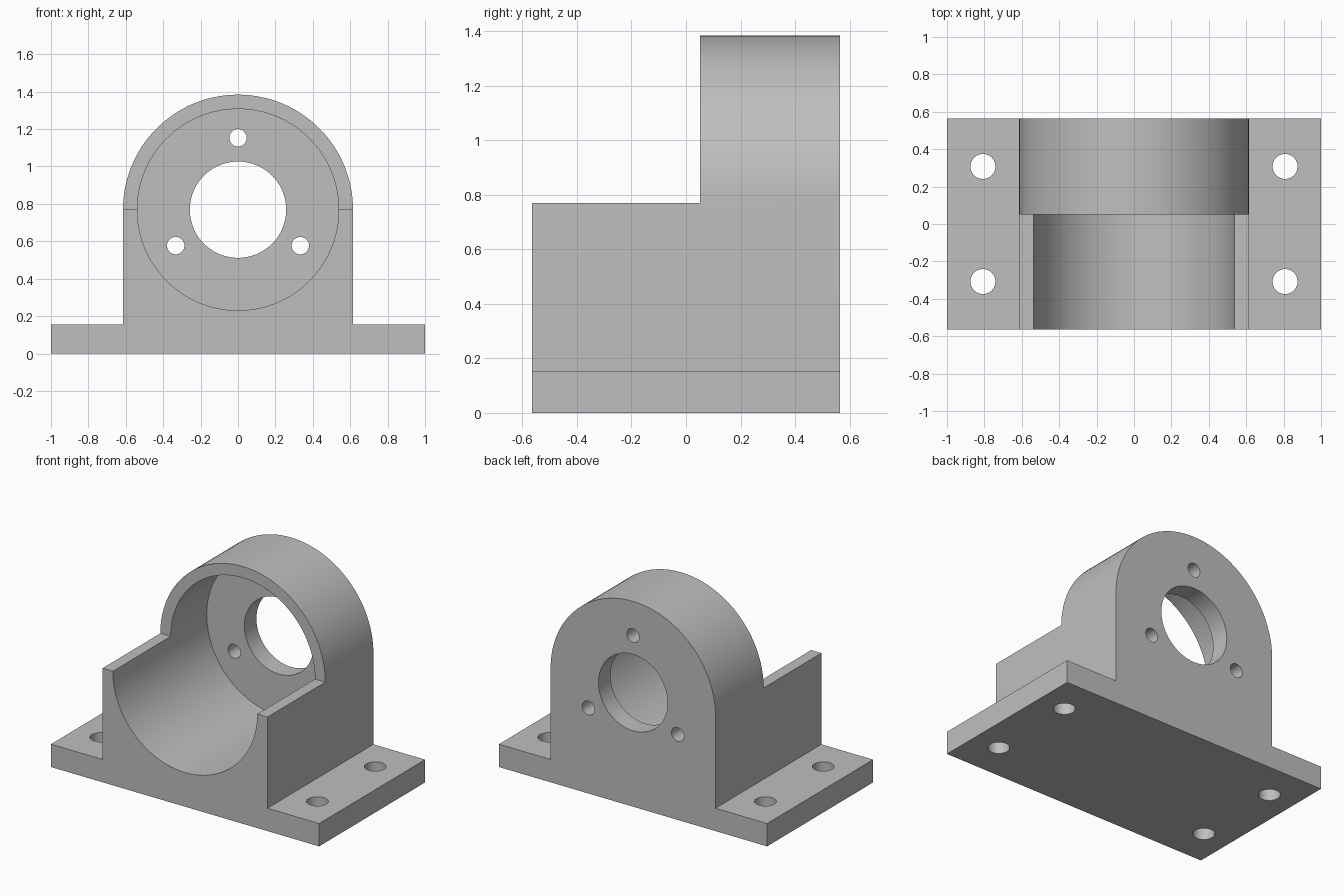
import bpy, bmesh, math
from mathutils import Matrix

if "Cube" in bpy.data.objects:
    bpy.data.objects.remove(bpy.data.objects["Cube"])

HALF_DEPTH = 0.564   # front/back faces
AXIS_Z = 0.769       # height of the bore axis
OUTER_R = 0.615
BASE_T = 0.154
STEP_Y = 0.0513      # front of the full-height arch
WALL_Y = 0.436       # inner face of the back wall


def new_object(name, bm):
    bmesh.ops.recalc_face_normals(bm, faces=bm.faces)
    mesh = bpy.data.meshes.new(name)
    bm.to_mesh(mesh)
    bm.free()
    ob = bpy.data.objects.new(name, mesh)
    bpy.context.collection.objects.link(ob)
    return ob


def cylinder(name, radius, length, matrix, segments=64):
    bm = bmesh.new()
    bmesh.ops.create_cone(bm, cap_ends=True, segments=segments, radius1=radius,
                          radius2=radius, depth=length, matrix=matrix)
    return new_object(name, bm)


def bore(name, radius, x, z, y0, y1, segments=64):
    m = Matrix.Translation((x, (y0 + y1) / 2, z)) @ Matrix.Rotation(math.pi / 2, 4, 'X')
    return cylinder(name, radius, y1 - y0, m, segments)


# Housing silhouette: flanged base with a rounded top, extruded front to back
arc = [(OUTER_R * math.cos(math.pi * i / 64), AXIS_Z + OUTER_R * math.sin(math.pi * i / 64))
       for i in range(65)]
profile = [(-1, 0), (1, 0), (1, BASE_T), (OUTER_R, BASE_T)] + arc + \
          [(-OUTER_R, BASE_T), (-1, BASE_T)]
bm = bmesh.new()
face = bm.faces.new([bm.verts.new((x, -HALF_DEPTH, z)) for x, z in profile])
ext = bmesh.ops.extrude_face_region(bm, geom=[face])
bmesh.ops.translate(bm, vec=(0, 2 * HALF_DEPTH, 0),
                    verts=[v for v in ext["geom"] if isinstance(v, bmesh.types.BMVert)])
housing = new_object("bearing_housing", bm)

# Cutter that opens the front half above the bore axis
bm = bmesh.new()
bmesh.ops.create_cube(bm, size=1, matrix=Matrix.Translation((0, STEP_Y - 0.5, AXIS_Z + 0.5))
                      @ Matrix.Diagonal((2, 1, 1, 1)))
cutters = [new_object("front_opening_cutter", bm)]

# Main pocket and shaft hole
cutters.append(bore("pocket_cutter", 0.5385, 0, AXIS_Z, -0.8, WALL_Y, 128))
cutters.append(bore("shaft_hole_cutter", 0.2575, 0, AXIS_Z, 0.2, 0.8, 96))

# Three screw holes around the shaft hole
for i in range(3):
    a = math.radians(90 + 120 * i)
    cutters.append(bore("screw_hole_cutter", 0.0465, 0.3846 * math.cos(a),
                        AXIS_Z + 0.3846 * math.sin(a), 0.2, 0.8, 48))

# Four mounting holes in the base flanges
for x in (-0.8077, 0.8077):
    for y in (-0.3077, 0.3077):
        cutters.append(cylinder("mounting_hole_cutter", 0.0667, 0.6,
                                Matrix.Translation((x, y, 0.08)), 48))

# Apply the cuts
bpy.context.view_layer.objects.active = housing
housing.select_set(True)
for cutter in cutters:
    mod = housing.modifiers.new("cut", 'BOOLEAN')
    mod.operation = 'DIFFERENCE'
    mod.solver = 'EXACT'
    mod.object = cutter
    bpy.ops.object.modifier_apply(modifier=mod.name)
    bpy.data.objects.remove(cutter, do_unlink=True)

# Colour and shading
grey = bpy.data.materials.new("plain grey")
grey.diffuse_color = (0.52, 0.52, 0.52, 1)
grey.use_nodes = True
grey.node_tree.nodes["Principled BSDF"].inputs["Base Color"].default_value = grey.diffuse_color
housing.data.materials.clear()
housing.data.materials.append(grey)
bpy.ops.object.shade_smooth_by_angle(angle=math.radians(30))
